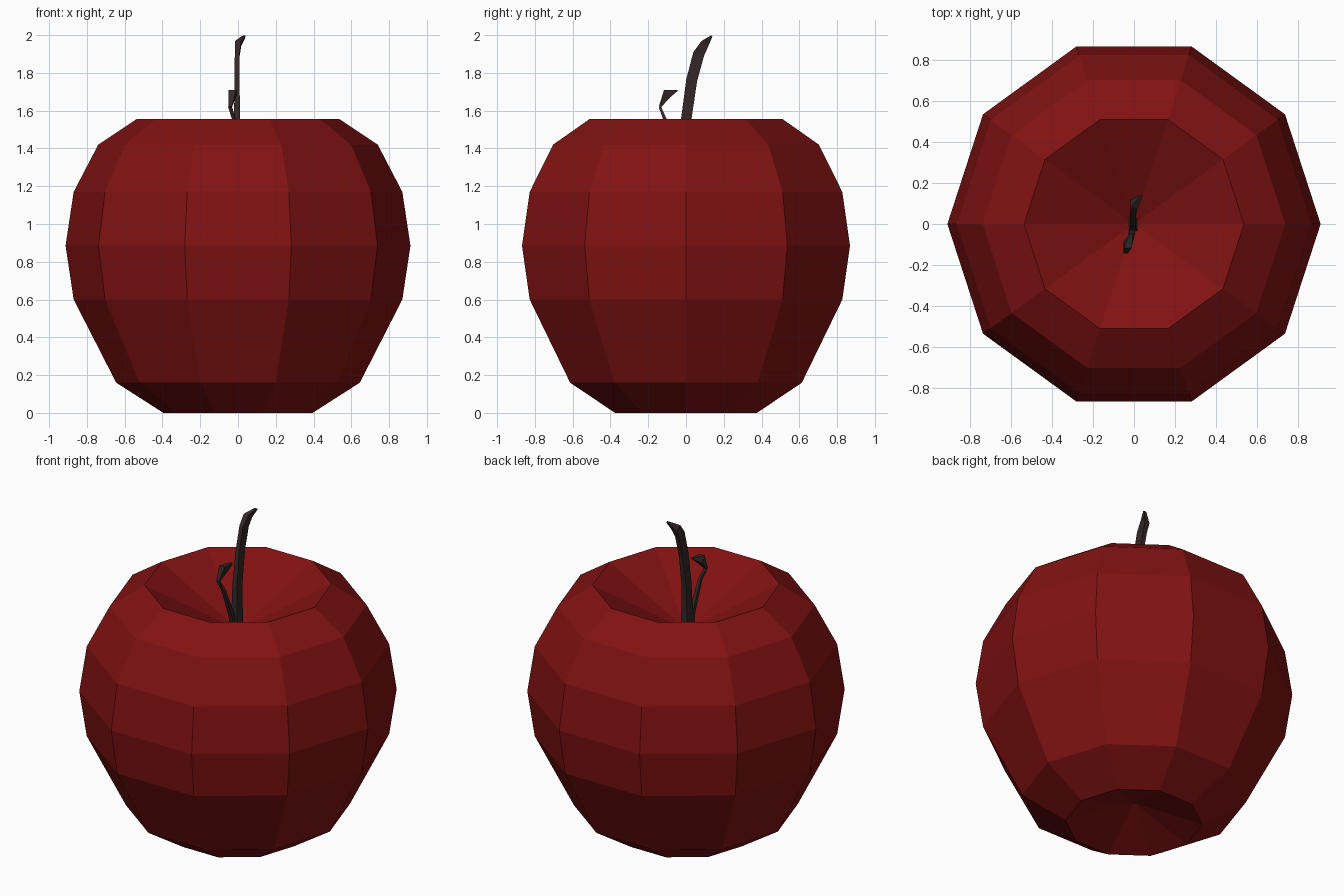
import bpy, bmesh, math
from mathutils import Vector

if "Cube" in bpy.data.objects:
    bpy.data.objects.remove(bpy.data.objects["Cube"])


def material(name, rgb):
    m = bpy.data.materials.new(name)
    m.diffuse_color = (*rgb, 1)
    m.use_nodes = True
    m.node_tree.nodes["Principled BSDF"].inputs["Base Color"].default_value = m.diffuse_color
    return m


def finish(bm, name, mat):
    bmesh.ops.recalc_face_normals(bm, faces=bm.faces)
    me = bpy.data.meshes.new(name)
    bm.to_mesh(me)
    bm.free()
    me.materials.append(mat)
    ob = bpy.data.objects.new(name, me)
    bpy.context.collection.objects.link(ob)
    return ob


def bridge(bm, rings):
    for a, b in zip(rings, rings[1:]):
        n = len(a)
        for i in range(n):
            bm.faces.new((a[i], a[(i + 1) % n], b[(i + 1) % n], b[i]))


def tube(name, sections, mat):
    """Four-sided tapering stalk; each section is x, y, z, x width, side width."""
    bm = bmesh.new()
    pts = [Vector(s[:3]) for s in sections]
    rings = []
    for i, s in enumerate(sections):
        t = pts[min(i + 1, len(pts) - 1)] - pts[max(i - 1, 0)]
        side = Vector((0, t.z, -t.y)).normalized() * s[4] / 2
        across = Vector((s[3] / 2, 0, 0))
        rings.append([bm.verts.new(pts[i] + d) for d in
                      (across + side, side - across, -across - side, across - side)])
    bridge(bm, rings)
    bm.faces.new(rings[0])
    bm.faces.new(rings[-1])
    return finish(bm, name, mat)


red = material("red skin", (0.22, 0.006, 0.006))
brown = material("dark stem", (0.035, 0.02, 0.02))

# Apple body: ten-sided lathe with a hollow at each end
SIDES = 10
profile = [(0.395, 0), (0.645, 0.16), (0.87, 0.60), (0.913, 0.885),
           (0.87, 1.17), (0.74, 1.42), (0.538, 1.555)]
bm = bmesh.new()
rings = [[bm.verts.new((r * math.cos(math.tau * i / SIDES),
                        r * math.sin(math.tau * i / SIDES), z))
          for i in range(SIDES)] for r, z in profile]
bridge(bm, rings)
for ring, z in ((rings[0], 0.13), (rings[-1], 1.27)):
    tip = bm.verts.new((0, 0, z))
    for i in range(SIDES):
        bm.faces.new((ring[i], ring[(i + 1) % SIDES], tip))
finish(bm, "apple_body", red)

# Curved stem rising from the top hollow
tube("stem", [(-0.005, -0.005, 1.25, 0.045, 0.06), (-0.005, 0.002, 1.56, 0.032, 0.055),
              (-0.005, 0.03, 1.76, 0.026, 0.058), (-0.004, 0.067, 1.90, 0.026, 0.06),
              (0.0, 0.10, 1.955, 0.034, 0.045), (0.033, 0.136, 1.995, 0.016, 0.01)], brown)

# Small side shoot with a folded leaf tip
tube("leaf_stalk", [(-0.01, -0.02, 1.26, 0.035, 0.03), (-0.012, -0.05, 1.38, 0.025, 0.025),
                    (-0.022, -0.112, 1.555, 0.018, 0.018), (-0.042, -0.138, 1.62, 0.02, 0.012)], brown)
tube("leaf", [(-0.042, -0.138, 1.62, 0.018, 0.012), (-0.03, -0.1, 1.69, 0.04, 0.05),
              (-0.012, -0.045, 1.707, 0.012, 0.006)], brown)
